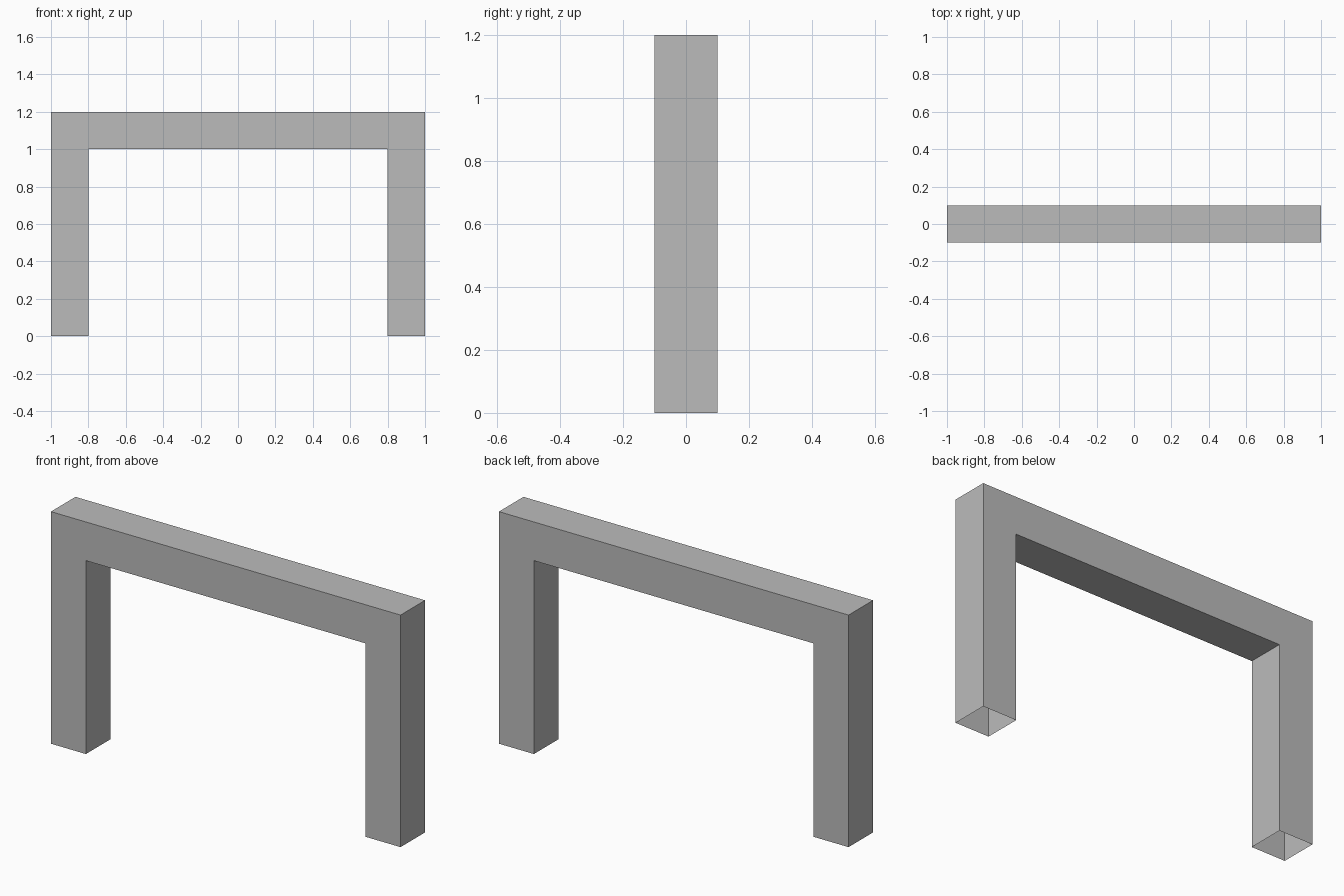
import bpy
import bmesh

cube = bpy.data.objects.get("Cube")
if cube:
    bpy.data.objects.remove(cube, do_unlink=True)

HALF_W, HALF_D, HEIGHT, BEAM = 1.0, 0.1, 1.2, 0.2

# Single plain grey
grey = bpy.data.materials.new("plain_grey")
grey.use_nodes = True
colour = (0.5, 0.5, 0.5, 1)
grey.diffuse_color = colour
bsdf = next(n for n in grey.node_tree.nodes if n.type == "BSDF_PRINCIPLED")
bsdf.inputs["Base Color"].default_value = colour

# Arch outline: outer half mirrored to the other side
inner, under = HALF_W - BEAM, HEIGHT - BEAM
half = [(inner, under), (inner, 0), (HALF_W, 0), (HALF_W, HEIGHT)]
outline = half + [(-x, z) for x, z in reversed(half)]

# Extrude the outline front to back
bm = bmesh.new()
front = bm.faces.new([bm.verts.new((x, -HALF_D, z)) for x, z in outline])
result = bmesh.ops.extrude_face_region(bm, geom=[front], use_keep_orig=True)
moved = [v for v in result["geom"] if isinstance(v, bmesh.types.BMVert)]
bmesh.ops.translate(bm, verts=moved, vec=(0, 2 * HALF_D, 0))
bmesh.ops.recalc_face_normals(bm, faces=bm.faces[:])

# Leave the feet of the hollow legs open
feet = [f for f in bm.faces if all(v.co.z < 0.001 for v in f.verts)]
bmesh.ops.delete(bm, geom=feet, context="FACES")

mesh = bpy.data.meshes.new("arch_frame")
bm.to_mesh(mesh)
bm.free()
mesh.materials.append(grey)
arch = bpy.data.objects.new("arch_frame", mesh)
bpy.context.collection.objects.link(arch)
